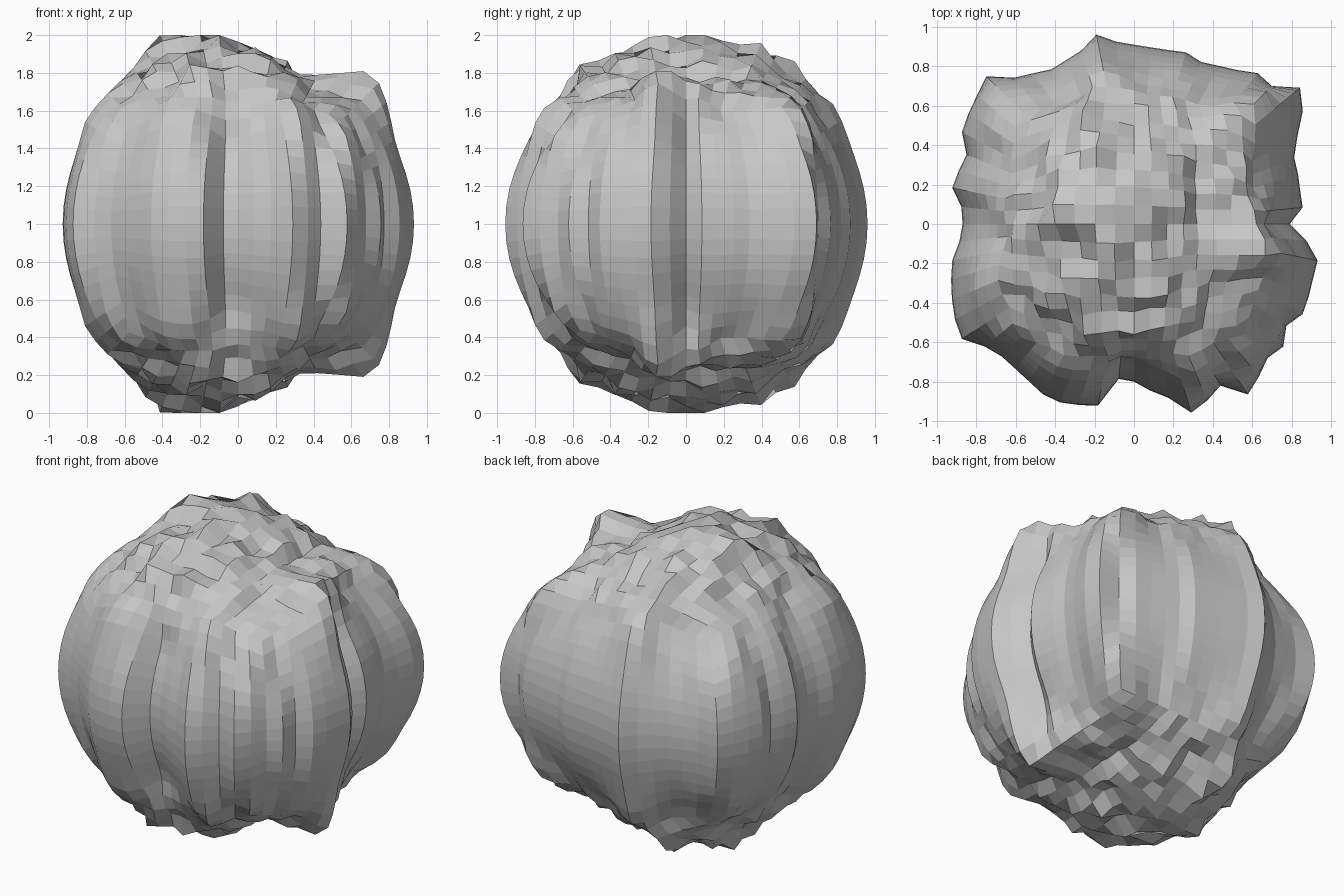
import bpy, bmesh, math
from mathutils import Vector, noise

old = bpy.data.objects.get("Cube")
if old:
    bpy.data.objects.remove(old, do_unlink=True)

# Radius of the fluted sides in percent, at even steps around the equator from +x
RIM = [79, 86, 86, 87, 88, 94, 103, 109, 99, 99, 94, 91, 89, 91, 90, 90,
       91, 93, 98, 92, 90, 89, 92, 96, 106, 103, 101, 99, 92, 93, 94, 88,
       87, 89, 94, 97, 100, 103, 105, 98, 95, 95, 96, 98, 98, 96, 94, 79,
       80, 85, 90, 100, 97, 93, 104, 100, 96, 98, 93, 97, 96, 95, 95, 88]

# Lumps and hollows of the caps: x, y, height, width
CAP_LUMPS = [(-.48, -.08, .07, .2), (-.28, .12, .12, .17), (0, -.08, .05, .12),
             (.36, 0, -.1, .17), (.38, .33, -.06, .18), (.38, -.35, -.05, .18),
             (-.3, .45, .09, .2), (-.25, -.45, .06, .25)]

# Lumps of the shoulders between cap and sides
SHOULDER_LUMPS = [(.64, -.14, .13, .13), (.78, -.16, .05, .13), (.53, .52, .08, .15),
                  (-.75, -.3, .06, .15), (-.3, -.72, .05, .18), (.3, -.75, .04, .13),
                  (-.16, .74, .05, .18)]


def smooth(low, high, value):
    t = min(max((value - low) / (high - low), 0), 1)
    return t * t * (3 - 2 * t)


def spherify(c):
    """Map a point on the cube to the unit sphere with cells of even angle."""
    return Vector([math.tan(v * math.pi / 4) for v in c]).normalized()


def rim_radius(x, y):
    t = (math.atan2(y, x) / math.tau % 1) * len(RIM)
    i, f = int(t), t % 1
    a, b = RIM[i % len(RIM)], RIM[(i + 1) % len(RIM)]
    return (a + (b - a) * f) / 100


def side_radius(p):
    """Carry the rim straight up each side and blend at the four corners."""
    along_x = rim_radius(p.x, math.copysign(math.sqrt(max(1 - p.x ** 2, 0)), p.y))
    along_y = rim_radius(math.copysign(math.sqrt(max(1 - p.y ** 2, 0)), p.x), p.y)
    w = smooth(.2, .8, p.y ** 2 / max(p.x ** 2 + p.y ** 2, 1e-6))
    return w * along_x + (1 - w) * along_y


def lumps(p, table):
    return sum(height * math.exp(-((p.x - x) ** 2 + (p.y - y) ** 2) / width ** 2)
               for x, y, height, width in table)


def radius(p):
    """Rough cap, lumpy shoulder and fluted side, the same above and below."""
    rho = math.hypot(p.x, p.y)
    w = smooth(.6, .9, rho)
    cap = .93 + .09 * noise.noise(Vector((p.x * 8, p.y * 8, .37))) + lumps(p, CAP_LUMPS)
    shoulder = lumps(p, SHOULDER_LUMPS) * (1 - smooth(.82, .98, rho))
    r = w * side_radius(p) + (1 - w) * cap + shoulder
    return min(r, 1 / max(abs(p.z), .5))


# Cube grid pushed out to a lumpy ball that stands on the ground
bm = bmesh.new()
bmesh.ops.create_cube(bm, size=2)
bmesh.ops.subdivide_edges(bm, edges=bm.edges[:], cuts=15, use_grid_fill=True)
for v in bm.verts:
    p = spherify(v.co)
    v.co = p * radius(p)
bmesh.ops.translate(bm, verts=bm.verts[:], vec=(0, 0, 1))
bmesh.ops.recalc_face_normals(bm, faces=bm.faces[:])

mesh = bpy.data.meshes.new("lumpy_rock")
bm.to_mesh(mesh)
bm.free()
rock = bpy.data.objects.new("lumpy_rock", mesh)
bpy.context.collection.objects.link(rock)

# Plain grey stone
stone = bpy.data.materials.new("mid_grey")
stone.use_nodes = True
grey = (.57, .57, .57, 1)
stone.diffuse_color = grey
stone.node_tree.nodes["Principled BSDF"].inputs["Base Color"].default_value = grey
mesh.materials.append(stone)
